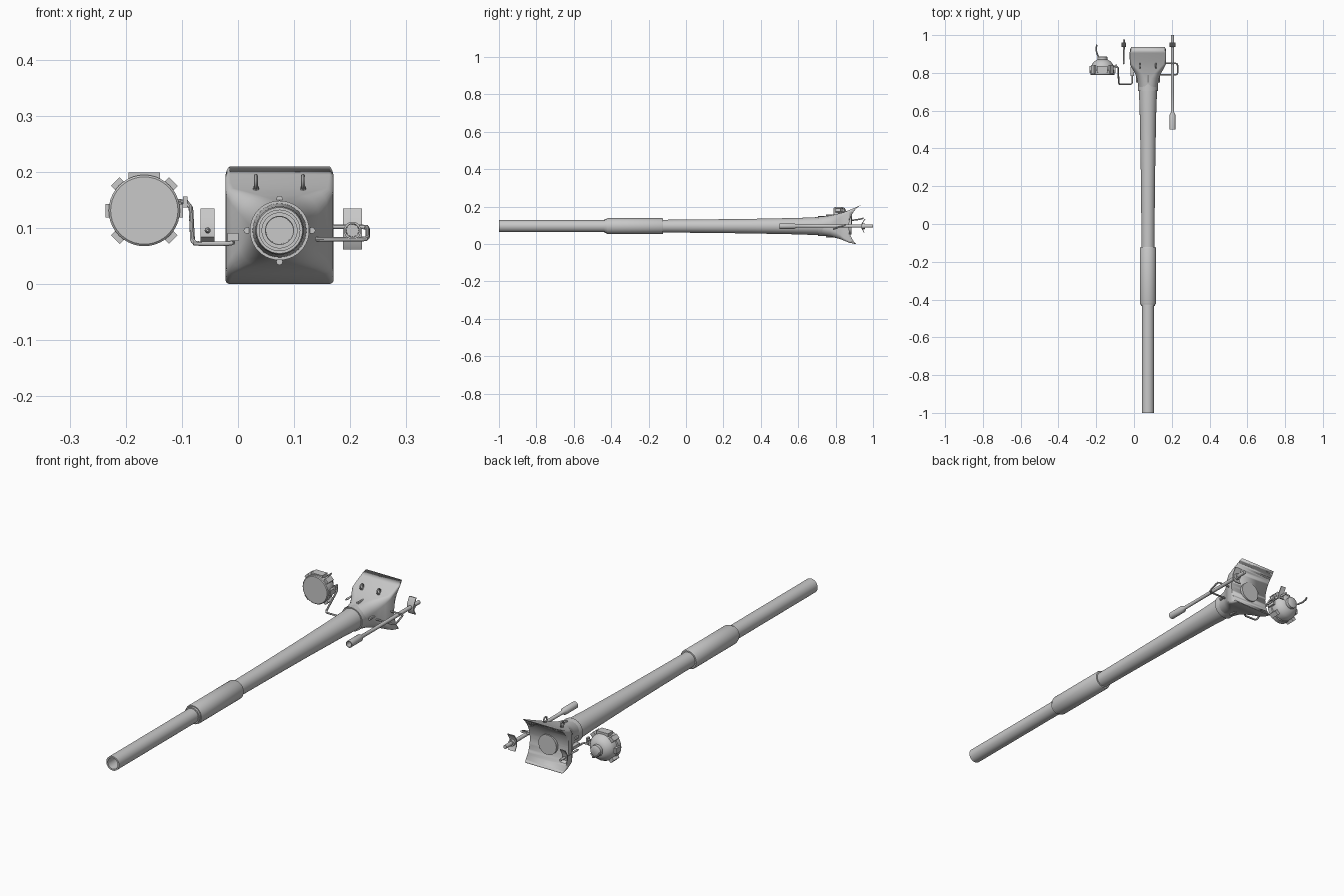
import bpy, bmesh, math
from mathutils import Vector, Matrix

if "Cube" in bpy.data.objects:
    bpy.data.objects.remove(bpy.data.objects["Cube"])

mat = bpy.data.materials.new("plain_grey")
mat.diffuse_color = (0.58, 0.58, 0.58, 1)
mat.use_nodes = True
mat.node_tree.nodes["Principled BSDF"].inputs["Base Color"].default_value = mat.diffuse_color
GX, GZ = 0.074, 0.0955          # gun axis
LX, LZ = -0.167, 0.131          # searchlight axis
MX = 0.204                      # side gun axis


def finish(name, bm, angle=35):
    bmesh.ops.remove_doubles(bm, verts=bm.verts, dist=1e-6)
    bmesh.ops.recalc_face_normals(bm, faces=bm.faces)
    me = bpy.data.meshes.new(name)
    bm.to_mesh(me)
    bm.free()
    me.materials.append(mat)
    ob = bpy.data.objects.new(name, me)
    bpy.context.collection.objects.link(ob)
    bpy.ops.object.select_all(action='DESELECT')
    ob.select_set(True)
    bpy.context.view_layer.objects.active = ob
    bpy.ops.object.shade_smooth_by_angle(angle=math.radians(angle))
    return ob


def loft(name, rings):
    """Skin closed rings of points, capping both ends."""
    bm = bmesh.new()
    vs = [[bm.verts.new(p) for p in r] for r in rings]
    n = len(vs[0])
    for a, b in zip(vs, vs[1:]):
        for i in range(n):
            bm.faces.new((a[i], a[(i + 1) % n], b[(i + 1) % n], b[i]))
    bm.faces.new(vs[0])
    bm.faces.new(vs[-1])
    return finish(name, bm)


def lathe(name, x, z, prof, n=32):
    """Turn (radius, y) pairs about an axis along y."""
    turn = [(math.cos(t * math.tau / n), math.sin(t * math.tau / n)) for t in range(n)]
    return loft(name, [[(x + r * c, y, z + r * s) for c, s in turn] for r, y in prof])


def box(name, center, size, roll=0):
    bm = bmesh.new()
    m = (Matrix.Translation(center) @ Matrix.Rotation(roll, 4, 'Y')
         @ Matrix.Diagonal((*size, 1)))
    bmesh.ops.create_cube(bm, size=1, matrix=m)
    return finish(name, bm)


def tube(name, pts, r, n=10):
    """Bent rod through the given points."""
    pts = [Vector(p) for p in pts]
    rings = []
    for i, p in enumerate(pts):
        d = (pts[min(i + 1, len(pts) - 1)] - pts[max(i - 1, 0)]).normalized()
        if i == 0 or i == len(pts) - 1:
            k = 1
        else:
            k = 1 / max(0.6, (pts[i + 1] - p).normalized().dot(d))
        if i == 0:
            u = d.orthogonal().normalized()
        u = (u - d * u.dot(d)).normalized()
        v = d.cross(u)
        rings.append([p + (u * math.cos(a) + v * math.sin(a)) * r * min(k, 1.3)
                      for a in (j * math.tau / n for j in range(n))])
    return loft(name, rings)


# Main barrel with bore and fume extractor sleeve
lathe("gun_barrel", GX, GZ, [
    (.024, -.80), (.025, -1), (.032, -1), (.032, -.435), (.037, -.435), (.037, -.425),
    (.041, -.425), (.043, -.418), (.043, -.128), (.040, -.122), (.034, -.122),
    (.036, .1), (.039, .35), (.044, .6), (.048, .70), (.048, .80)], 40)
lathe("barrel_collar", GX, GZ, [(.047, .705), (.053, .705), (.053, .74), (.053, .78)], 40)


# Flared mantlet: rounded rectangles, hollowed by a cylinder at the back
def rounded(y, hw, lo, hi, r, seg=6):
    cz, hh = (lo + hi) / 2, (hi - lo) / 2
    out = []
    for q, (sx, sz) in enumerate(((1, 1), (-1, 1), (-1, -1), (1, -1))):
        for k in range(seg + 1):
            a = (q + k / seg) * math.pi / 2
            out.append((GX + sx * (hw - r) + r * math.cos(a), y,
                        cz + sz * (hh - r) + r * math.sin(a)))
    return out


mantlet = loft("mantlet", [rounded(*s) for s in (
    (.72, .050, .046, .146, .046), (.77, .058, .040, .152, .042),
    (.80, .070, .033, .158, .034), (.825, .085, .026, .165, .024),
    (.845, .095, .018, .170, .014), (.87, .0965, .008, .180, .010),
    (.905, .0965, .0, .195, .008), (.948, .0965, .0, .215, .008))])
bm = bmesh.new()
bmesh.ops.create_cone(bm, cap_ends=True, segments=96, radius1=.135, radius2=.135, depth=.4,
                      matrix=Matrix.Translation((GX, 1.006, .094)) @ Matrix.Rotation(math.pi / 2, 4, 'Y'))
cutter = finish("mantlet_cutter", bm)
mod = mantlet.modifiers.new("hollow", 'BOOLEAN')
mod.object, mod.operation, mod.solver = cutter, 'DIFFERENCE', 'EXACT'
bpy.context.view_layer.objects.active = mantlet
# keep the cut as the first step so shading follows it
bpy.ops.object.modifier_move_to_index(modifier=mod.name, index=0)
bpy.ops.object.modifier_apply(modifier=mod.name)
bpy.data.objects.remove(cutter)
lathe("breech_plug", GX, GZ, [(.045, .86), (.045, .884)], 32)

# Collar bolts and lifting eyes
for i in range(4):
    a = i * math.pi / 2
    x, z = GX + .058 * math.cos(a), GZ + .056 * math.sin(a)
    lathe("collar_bolt", x, z, [(.006, .748), (.006, .79)], 8)
for x in (.032, .116):
    ring = [(x, .838 + .011 * math.cos(t), .182 + .011 * math.sin(t))
            for t in (k * math.tau / 16 for k in range(17))]
    tube("lifting_eye", ring, .0035, 8)
    tube("eye_stem", [(x, .838, .160), (x, .838, .174)], .005, 8)

# Searchlight drum and domed back
lathe("searchlight", LX, LZ, [
    (.060, .788), (.0635, .791), (.0635, .812), (.060, .815), (.060, .835), (.054, .848),
    (.043, .861), (.028, .870), (.026, .870), (.026, .884), (.020, .888)], 40)
box("light_top_lug", (LX, .818, .191), (.056, .036, .016))
for i in range(4):
    a = math.pi / 4 + i * math.pi / 2
    box("light_corner_lug", (LX + .064 * math.cos(a), .818, LZ + .064 * math.sin(a)),
        (.018, .04, .022), -a)
for s in (-1, 1):
    box("light_side_lug", (LX + s * .063, .818, LZ), (.012, .036, .024))
tube("light_cable", [(-.185, .880, .128), (-.193, .895, .128), (-.199, .915, .130),
                     (-.200, .935, .134), (-.196, .948, .138)], .004)

# Searchlight bracket
tube("light_bracket", [(-.108, .835, .148), (-.092, .835, .146), (-.084, .828, .136),
                       (-.081, .748, .078), (-.077, .741, .073), (-.068, .740, .072),
                       (-.020, .740, .072), (-.012, .743, .073), (-.009, .752, .074),
                       (-.009, .83, .074)], .004)
box("bracket_clamp", (-.094, .835, .146), (.008, .018, .020))
box("bracket_foot", (-.009, .808, .084), (.020, .05, .014))

# Side gun with muzzle sleeve and its bracket
lathe("side_gun", MX, GZ, [
    (.011, .53), (.012, .50), (.0155, .50), (.0155, .578), (.008, .592),
    (.008, .70), (.0085, .955), (.0085, 1.0)], 20)
lathe("side_gun_ring", MX, GZ, [(.008, .945), (.014, .945), (.014, .957), (.008, .957)], 20)
tube("side_gun_bracket", [(.135, .79, .080), (.220, .79, .080), (.228, .793, .081),
                          (.231, .802, .084), (.231, .838, .098), (.229, .847, .101),
                          (.221, .85, .102), (.150, .85, .102)], .004)


# Bent vanes on the side gun and on the sight rod
def vane(name, x, w, lo, hi):
    line = [(.950, lo), (.938, GZ - .012), (.938, GZ + .012), (.955, hi)]
    rings = [[(x - w, y, z), (x + w, y, z), (x + w, y + .005, z), (x - w, y + .005, z)]
             for y, z in line]
    return loft(name, rings)


vane("side_gun_vane", MX, .017, .062, .135)
vane("sight_vane", -.054, .0125, .075, .135)
lathe("sight_rod", -.054, GZ, [(.0055, .925), (.0055, .976)], 12)
lathe("sight_pin", -.054, GZ, [(.002, .845), (.005, .855), (.003, .90), (.003, .93)], 12)
